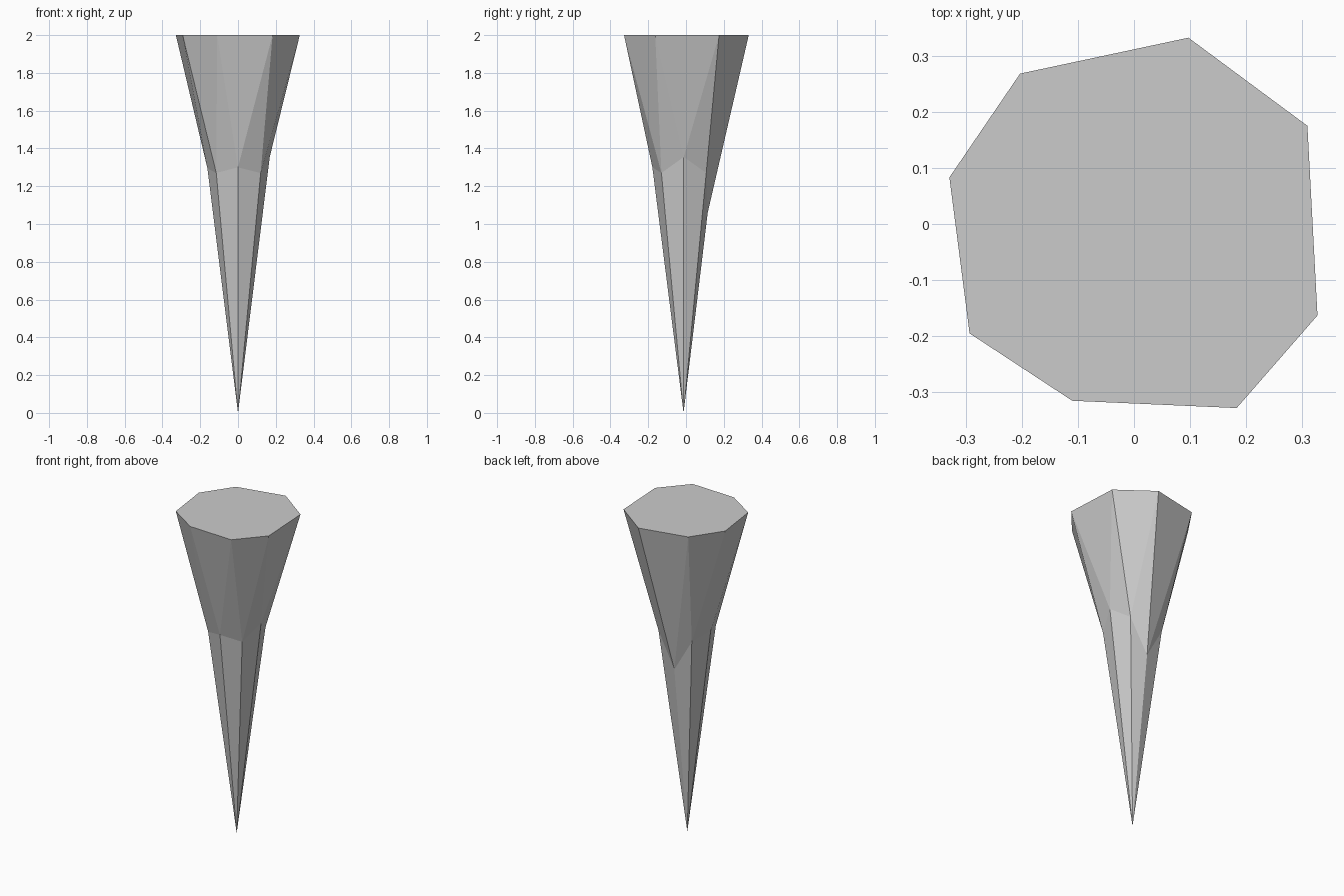
import bpy
import bmesh

if "Cube" in bpy.data.objects:
    bpy.data.objects.remove(bpy.data.objects["Cube"])

# Irregular eight-sided top rim (x, y), counter-clockwise from the back
RIM = [(0.097, 0.332), (-0.203, 0.268), (-0.329, 0.083), (-0.293, -0.195),
       (-0.11, -0.315), (0.183, -0.328), (0.327, -0.163), (0.309, 0.175)]
# Narrow twisted waist (x, y, z), same order
WAIST = [(0.115, 0.107, 1.27), (0.0, 0.115, 1.06), (-0.115, 0.107, 1.26),
         (-0.162, -0.012, 1.295), (-0.115, -0.13, 1.27), (0.0, -0.178, 1.30),
         (0.12, -0.13, 1.27), (0.168, -0.012, 1.355)]
TIP = (0.0, -0.013, 0.0)

bm = bmesh.new()
rim = [bm.verts.new((x, y, 2.0)) for x, y in RIM]
waist = [bm.verts.new(p) for p in WAIST]
tip = bm.verts.new(TIP)

# Flat top cap
bm.faces.new(rim)
for i in range(8):
    j = (i + 1) % 8
    # Flared upper part, split along the twist
    bm.faces.new((rim[i], waist[j], rim[j]))
    bm.faces.new((rim[i], waist[i], waist[j]))
    # Long spike down to the tip
    bm.faces.new((waist[i], tip, waist[j]))
bmesh.ops.recalc_face_normals(bm, faces=bm.faces)

mesh = bpy.data.meshes.new("stalactite")
bm.to_mesh(mesh)
bm.free()
bpy.context.collection.objects.link(bpy.data.objects.new("stalactite", mesh))
